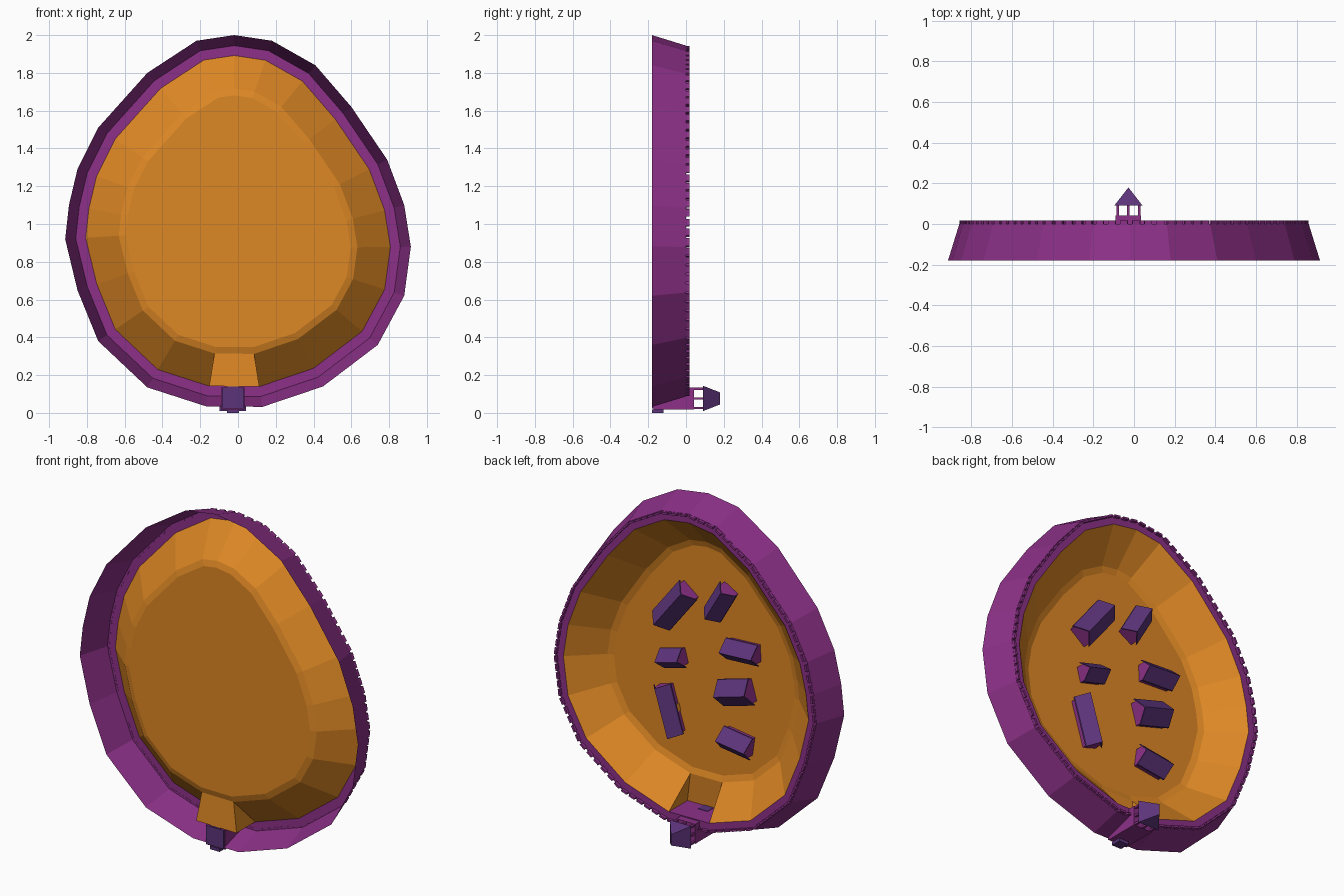
import bpy, bmesh, math
from mathutils import Vector

if "Cube" in bpy.data.objects:
    bpy.data.objects.remove(bpy.data.objects["Cube"])


def material(name, rgb):
    m = bpy.data.materials.new(name)
    m.diffuse_color = (*rgb, 1)
    m.use_nodes = True
    m.node_tree.nodes["Principled BSDF"].inputs["Base Color"].default_value = m.diffuse_color
    return m


ORANGE = material("orange earth", (0.73, 0.246, 0.018))
PURPLE = material("purple wall", (0.262, 0.03, 0.242))
INDIGO = material("indigo roof", (0.107, 0.034, 0.195))

FLOOR = -0.175   # the fort lies on its side: its own "up" is +y


def mesh_object(name, verts, faces, mats, fix_normals=False):
    bm = bmesh.new()
    vs = [bm.verts.new(v) for v in verts]
    for f in faces:
        bm.faces.new([vs[i] for i in f])
    if fix_normals:
        bmesh.ops.recalc_face_normals(bm, faces=bm.faces)
    me = bpy.data.meshes.new(name)
    bm.to_mesh(me)
    bm.free()
    ob = bpy.data.objects.new(name, me)
    bpy.context.collection.objects.link(ob)
    me.materials.append(mats)
    return ob


BOX = [(0, 1, 3, 2), (4, 6, 7, 5), (0, 4, 5, 1), (2, 3, 7, 6), (0, 2, 6, 4), (1, 5, 7, 3)]


def box(name, x, y, z, mat):
    v = [(a, b, c) for a in x for b in y for c in z]
    return mesh_object(name, v, BOX, mat, True)


# Fort outline at the base (x, z), clockwise from the top
outline = [Vector(p) for p in [
    (-.22, 1.97), (-.02, 2.0), (.18, 1.97), (.41, 1.84), (.60, 1.62), (.79, 1.34),
    (.88, 1.10), (.915, .88), (.88, .62), (.74, .36), (.45, .14), (.13, .032),
    (-.17, .035), (-.48, .135), (-.74, .38), (-.85, .65), (-.915, .92),
    (-.895, 1.10), (-.85, 1.29), (-.74, 1.51), (-.48, 1.80)]]
N = len(outline)
GATE = 11        # outline segment that holds the gate


def inset(d):
    out = []
    for i, p in enumerate(outline):
        a = (p - outline[i - 1]).normalized()
        b = (outline[(i + 1) % N] - p).normalized()
        na, nb = Vector((a.y, -a.x)), Vector((b.y, -b.x))
        m = (na + nb).normalized()
        out.append(p + m * d / m.dot(na))
    return out


def ring(d, y):
    return [(p.x, y, p.y) for p in inset(d)]


def strip(first, second, skip=None):
    return [(first + i, first + (i + 1) % N, second + (i + 1) % N, second + i)
            for i in range(N) if i != skip]


# Rampart: sloping outer wall and walkway, plus the inner wall behind the gate
v = ring(0, -.18) + ring(.055, 0) + ring(.107, 0)
g0, g1 = v[2 * N + GATE], v[2 * N + GATE + 1]
v += [(g0[0], FLOOR, g0[2]), (g1[0], FLOOR, g1[2])]
mesh_object("rampart", v, strip(0, N) + strip(N, 2 * N)
            + [(2 * N + GATE, 2 * N + GATE + 1, 3 * N + 1, 3 * N)], PURPLE)

# Courtyard: inner bank, floor and path cut to the gate
v = ring(.107, 0) + ring(.28, -.163) + ring(.315, FLOOR)
v += [(g0[0], FLOOR, g0[2]), (g1[0], FLOOR, g1[2])]
p0, p1 = 3 * N, 3 * N + 1
f = strip(0, N, GATE) + strip(N, 2 * N)
f += [tuple(range(2 * N, 3 * N)),
      (p0, p1, N + GATE + 1, N + GATE),
      (GATE, p0, N + GATE),
      (GATE + 1, N + GATE + 1, p1)]
mesh_object("courtyard", v, f, ORANGE)

# Battlements around the rim
verts, faces = [], []
rim = inset(.062)
for i, p in enumerate(rim):
    q = rim[(i + 1) % N]
    n = max(1, round((q - p).length / .053))
    t = (q - p).normalized()
    w = Vector((t.y, -t.x)) * .006
    for k in range(n):
        c = p.lerp(q, (k + .5) / n)
        base = len(verts)
        for s in (-.019, .019):
            for y in (-.001, .018):
                for o in (-1, 1):
                    r = c + t * s + w * o
                    verts.append((r.x, y, r.y))
        faces += [tuple(base + j for j in face) for face in BOX]
mesh_object("battlements", verts, faces, PURPLE, True)

# Gate tower with posts, hipped roof and doors
GX, GZ = (-.09, .035), (.018, .135)
cx, cz = sum(GX) / 2, sum(GZ) / 2
box("gate_tower", GX, (-.172, .042), GZ, PURPLE)
box("gate_base", (GX[0] + .004, GX[1] - .004), (-.18, -.172), (.024, .135), INDIGO)
box("gate_outer_door", (cx - .032, cx + .032), (-.18, -.118), (0, .019), INDIGO)
box("gate_inner_door", (cx - .032, cx + .032), (-.174, -.118), (.134, .143), INDIGO)
h = .006
for ix in (-1, 0, 1):
    for iz in (-1, 0, 1):
        if ix or iz:
            x, z = cx + ix * .053, cz + iz * .051
            box("gate_post", (x - h, x + h), (.04, .092), (z - h, z + h), PURPLE)
ex, ez = .07, .067
mesh_object("gate_roof",
            [(cx - ex, .09, cz - ez), (cx + ex, .09, cz - ez), (cx + ex, .09, cz + ez),
             (cx - ex, .09, cz + ez), (cx, .18, cz - .032), (cx, .18, cz + .032)],
            [(0, 1, 2, 3), (0, 1, 4), (1, 2, 5, 4), (2, 3, 5), (3, 0, 4, 5)], INDIGO, True)


# Houses: gabled walls under a two-slab roof
def house(name, x, z, length, width, angle, door=False):
    ca, sa = math.cos(math.radians(angle)), math.sin(math.radians(angle))

    def place(u, w, y):
        return (x + u * ca - w * sa, y, z + u * sa + w * ca)

    def prism(part, profile, half, mat):
        n = len(profile)
        pts = [place(s * half, w, y) for s in (-1, 1) for w, y in profile]
        fs = [tuple(range(n)), tuple(range(n, 2 * n))]
        fs += [(i, (i + 1) % n, n + (i + 1) % n, n + i) for i in range(n)]
        mesh_object(name + part, pts, fs, mat, True)

    a, eave, ridge = width / 2, -.13, -.072
    prism("_walls", [(-a, FLOOR + .001), (a, FLOOR + .001), (a, eave), (0, ridge), (-a, eave)],
          length / 2, PURPLE)
    b, low = a + .012, eave - .012
    prism("_roof", [(-b, low), (0, ridge), (b, low), (b, low + .009), (0, ridge + .009),
                    (-b, low + .009)], length / 2 + .01, INDIGO)
    if door:
        pts = [place(u, w, y) for u in (-.02, .02) for w in (-a - .005, -a + .002)
               for y in (FLOOR, -.143)]
        mesh_object(name + "_door", pts, BOX, ORANGE, True)


for i, spec in enumerate([
        (.17, 1.30, .27, .12, 128), (-.13, 1.40, .19, .10, 120),
        (.18, .985, .13, .09, 165), (-.275, 1.14, .19, .10, -3),
        (-.235, .89, .19, .13, -16), (.21, .67, .27, .09, 73),
        (-.24, .59, .17, .11, 8)]):
    # the long house faces the yard with its door
    if i == 5:
        house("house_6", *spec[:4], spec[4] + 180, door=True)
    else:
        house(f"house_{i + 1}", *spec)
